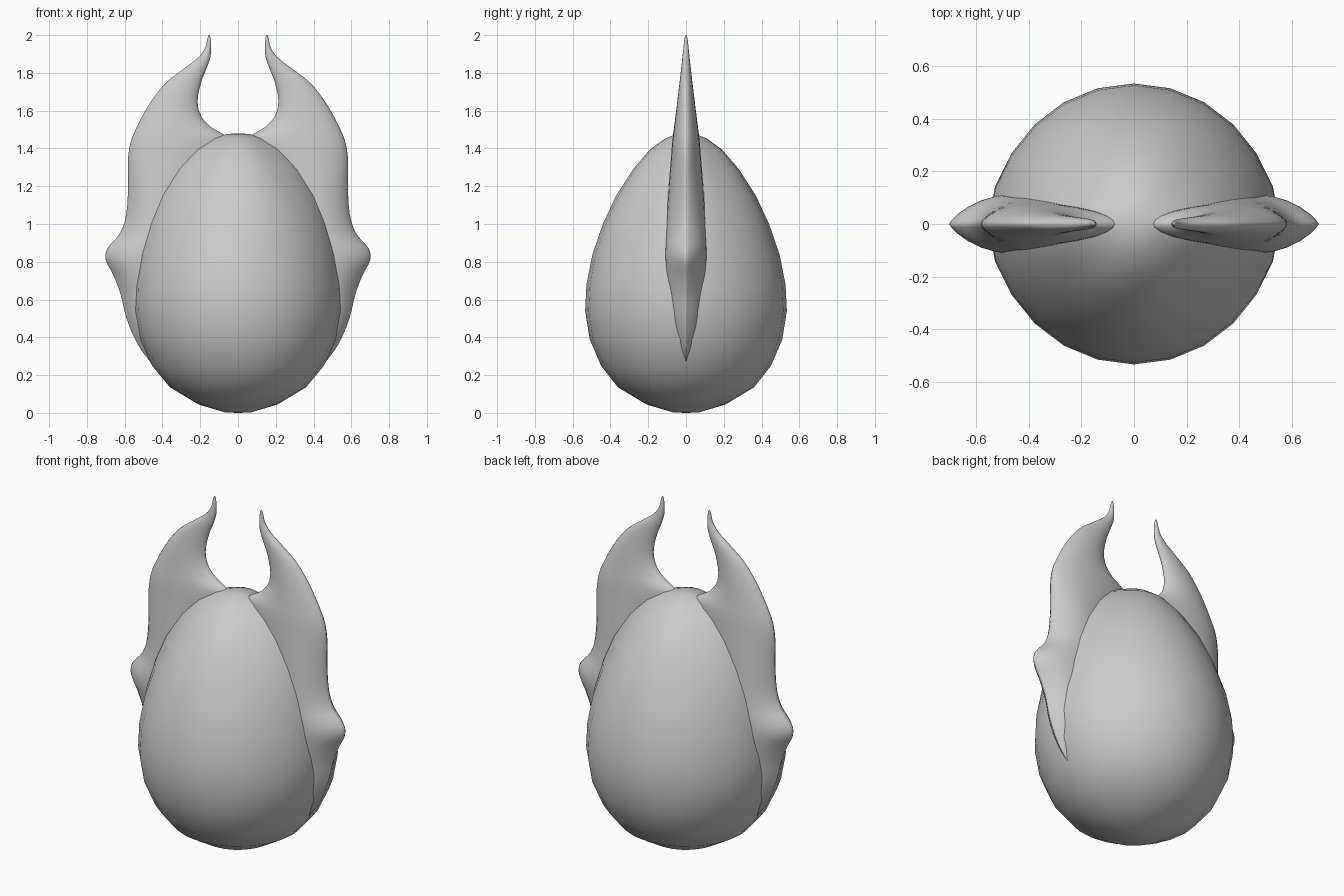
import bpy, bmesh, math
from mathutils import Vector

grey = bpy.data.materials.new("plain grey")
grey.diffuse_color = (0.6, 0.6, 0.6, 1)


def loft(name, rings, mirror=False):
    """Skin a stack of closed rings and cap both ends."""
    bm = bmesh.new()
    loops = [[bm.verts.new(p) for p in ring] for ring in rings]
    n = len(loops[0])
    for a, b in zip(loops, loops[1:]):
        for i in range(n):
            j = (i + 1) % n
            bm.faces.new((a[i], a[j], b[j], b[i]))
    bm.faces.new(loops[0][::-1])
    bm.faces.new(loops[-1])
    bmesh.ops.recalc_face_normals(bm, faces=bm.faces)
    mesh = bpy.data.meshes.new(name)
    bm.to_mesh(mesh)
    bm.free()
    mesh.materials.append(grey)
    obj = bpy.data.objects.new(name, mesh)
    bpy.context.collection.objects.link(obj)
    for p in mesh.polygons:
        p.use_smooth = True
    if mirror:
        obj.modifiers.new("mirror", 'MIRROR')
    return obj


def smooth_path(pts, steps):
    """Smooth interpolation over height (last value), with tangents weighted by spacing."""
    pts = [Vector(p) for p in pts]
    slope = []
    for i in range(len(pts)):
        a, b = pts[max(i - 1, 0)], pts[min(i + 1, len(pts) - 1)]
        slope.append((b - a) / (b[-1] - a[-1]))
    out = []
    for i in range(len(pts) - 1):
        a, b, h = pts[i], pts[i + 1], pts[i + 1][-1] - pts[i][-1]
        for s in range(steps):
            t = s / steps
            out.append(a * (2 * t**3 - 3 * t**2 + 1) + b * (3 * t**2 - 2 * t**3)
                       + slope[i] * h * (t**3 - 2 * t**2 + t) + slope[i + 1] * h * (t**3 - t**2))
    return out + [pts[-1]]


# egg body: profile (radius, height, swelling towards the fins)
profile = [(0.008, 0.0, 0), (0.07, 0.003, 0), (0.21, 0.045, 0), (0.36, 0.135, 0), (0.45, 0.25, 0.005),
           (0.51, 0.39, 0.012), (0.534, 0.54, 0.02), (0.527, 0.68, 0.025), (0.495, 0.84, 0.035),
           (0.44, 1.0, 0.045), (0.37, 1.15, 0.058), (0.28, 1.29, 0.06), (0.19, 1.395, 0.05),
           (0.11, 1.453, 0.03), (0.05, 1.476, 0.01), (0.008, 1.48, 0)]
N = 24
body = []
for r, z, swell in profile:
    ring = []
    for k in range(N):
        a = 2 * math.pi * k / N
        rad = r + swell * abs(math.cos(a)) ** 12
        ring.append((rad * math.cos(a), rad * math.sin(a), z))
    body.append(ring)
loft("egg_body", body)

# side fin with elbow bump and horn, as lens sections:
# (inner x, thickest x, outer x, half depth, edge sharpness, height)
sections = [(0.40, 0.42, 0.457, 0.01, 2, 0.26), (0.40, 0.46, 0.53, 0.045, 2, 0.36),
            (0.40, 0.49, 0.59, 0.075, 2, 0.50), (0.40, 0.49, 0.622, 0.09, 2, 0.63),
            (0.40, 0.48, 0.66, 0.105, 1.8, 0.73), (0.38, 0.465, 0.70, 0.112, 1.6, 0.81),
            (0.36, 0.45, 0.692, 0.112, 1.6, 0.87), (0.32, 0.43, 0.625, 0.108, 1.6, 0.95),
            (0.26, 0.41, 0.592, 0.102, 1.5, 1.05), (0.17, 0.39, 0.582, 0.092, 1.4, 1.20),
            (0.10, 0.37, 0.583, 0.081, 1.3, 1.33), (0.06, 0.362, 0.574, 0.075, 1.25, 1.41),
            (0.06, 0.36, 0.56, 0.07, 1.25, 1.46), (0.095, 0.358, 0.549, 0.067, 1.25, 1.485),
            (0.145, 0.355, 0.535, 0.063, 1.25, 1.515), (0.195, 0.35, 0.507, 0.056, 1.25, 1.57),
            (0.214, 0.33, 0.46, 0.046, 1.2, 1.65),
            (0.195, 0.285, 0.38, 0.034, 1.1, 1.75), (0.168, 0.225, 0.29, 0.026, 1, 1.82),
            (0.147, 0.175, 0.212, 0.019, 1, 1.88), (0.143, 0.157, 0.175, 0.014, 1, 1.93),
            (0.145, 0.153, 0.162, 0.008, 1, 1.98), (0.15, 0.153, 0.156, 0.003, 1, 2.0)]
rings = []
for xi, cx, xo, t, p, z in smooth_path(sections, 3):
    ring = []
    for k in range(24):
        a = 2 * math.pi * k / 24
        s, c = math.sin(a), math.cos(a)
        reach = xo - cx if c > 0 else cx - xi
        ring.append((cx + reach * c, t * math.copysign(abs(s) ** p, s), z))
    rings.append(ring)
loft("horned_side_fin", rings, mirror=True)
